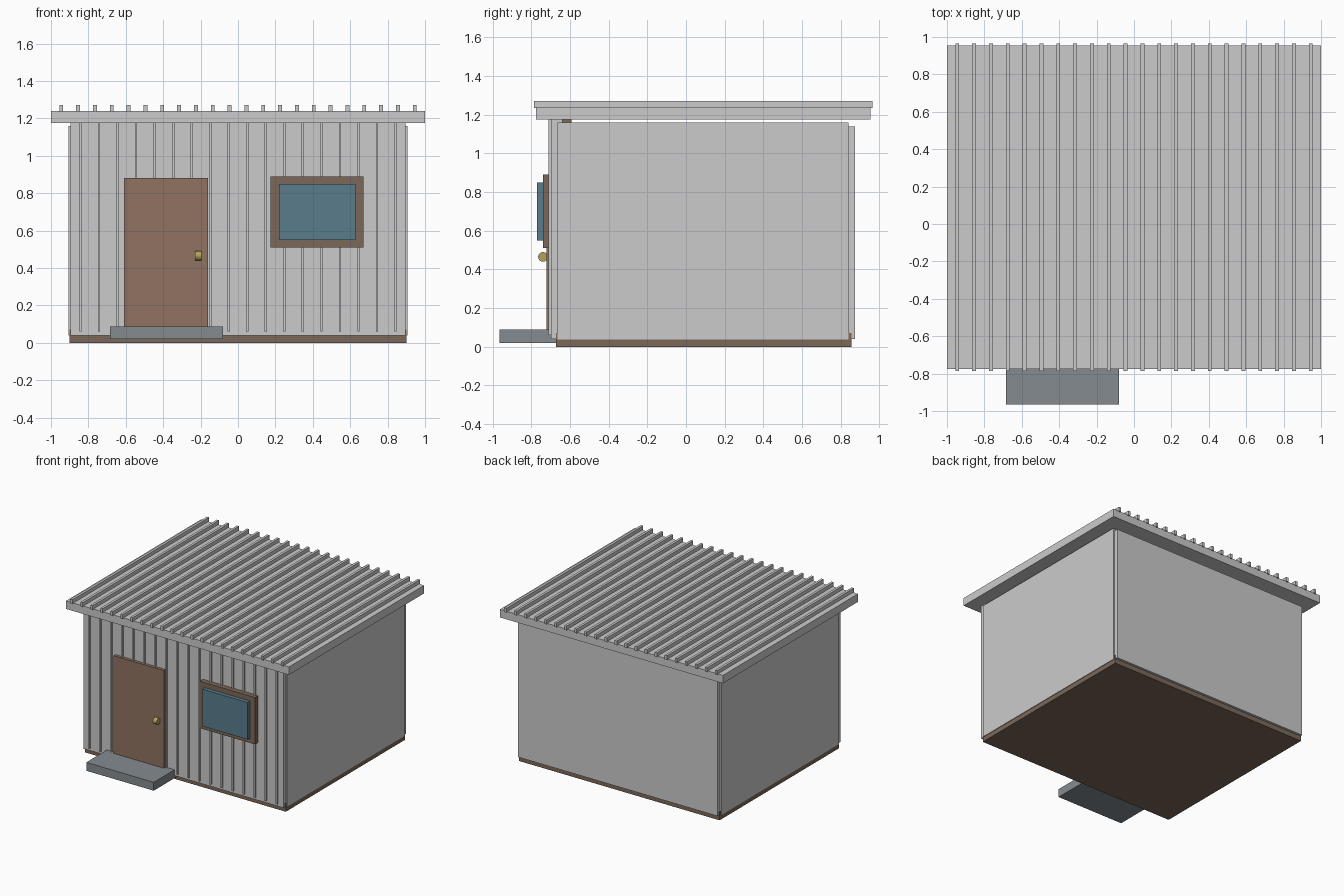
import bpy
from math import radians

if "Cube" in bpy.data.objects:
    bpy.data.objects.remove(bpy.data.objects["Cube"])


def mat(name, r, g, b):
    m = bpy.data.materials.new(name)
    m.diffuse_color = (r, g, b, 1)
    m.use_nodes = True
    m.node_tree.nodes["Principled BSDF"].inputs["Base Color"].default_value = m.diffuse_color
    return m


wood = mat("wood", 0.20, 0.14, 0.10)
door_brown = mat("door_brown", 0.28, 0.17, 0.12)
glass_blue = mat("glass_blue", 0.10, 0.20, 0.26)
brass = mat("brass", 0.45, 0.36, 0.10)
slate = mat("slate", 0.23, 0.26, 0.28)


def box(name, x0, x1, y0, y1, z0, z1, material=None):
    bpy.ops.mesh.primitive_cube_add(
        size=1, location=((x0 + x1) / 2, (y0 + y1) / 2, (z0 + z1) / 2))
    o = bpy.context.object
    o.name = name
    o.scale = (x1 - x0, y1 - y0, z1 - z0)
    bpy.ops.object.transform_apply(location=False, rotation=False, scale=True)
    if material:
        o.data.materials.append(material)
    return o


# Floor and step
box("floor", -0.9, 0.9, -0.673, 0.855, 0, 0.07, wood)
box("step", -0.685, -0.08, -0.965, -0.67, 0.02, 0.088, slate)

# Hollow shell of thin walls
box("front_wall", -0.895, 0.895, -0.698, -0.64, 0.04, 1.175)
box("back_wall", -0.895, 0.895, 0.838, 0.874, 0.04, 1.14)
for side, x in (("left", -0.8875), ("right", 0.8875)):
    box(side + "_wall", x - 0.0175, x + 0.0175, -0.665, 0.84, 0.038, 1.16)

# Timber frame inside the shell
box("front_beam", -0.87, 0.87, -0.64, -0.593, 1.12, 1.175, wood)
box("back_beam", -0.87, 0.87, 0.79, 0.838, 1.09, 1.14, wood)
for x in (-0.87, 0.823):
    box("front_post", x, x + 0.047, -0.64, -0.593, 0.07, 1.12, wood)
    box("back_post", x, x + 0.047, 0.79, 0.838, 0.07, 1.09, wood)

# Vertical ribs on the front wall
for i in range(18):
    x = -0.842 + i * 1.684 / 17
    box("wall_rib", x - 0.006, x + 0.006, -0.711, -0.69, 0.06, 1.175)

# Roof slab with ribs
box("roof", -1, 1, -0.775, 0.955, 1.175, 1.24)
for i in range(22):
    x = -0.945 + i * 0.09
    box("roof_rib", x - 0.01, x + 0.01, -0.785, 0.965, 1.235, 1.27)

# Door and knob
box("door", -0.61, -0.16, -0.722, -0.69, 0.08, 0.88, door_brown)
bpy.ops.mesh.primitive_cylinder_add(
    vertices=16, radius=0.025, depth=0.036,
    location=(-0.212, -0.74, 0.465), rotation=(0, radians(90), 0))
knob = bpy.context.object
knob.name = "door_knob"
knob.data.materials.append(brass)

# Window
box("window_frame", 0.175, 0.67, -0.74, -0.69, 0.51, 0.89, wood)
box("window_pane", 0.22, 0.627, -0.772, -0.735, 0.55, 0.85, glass_blue)
